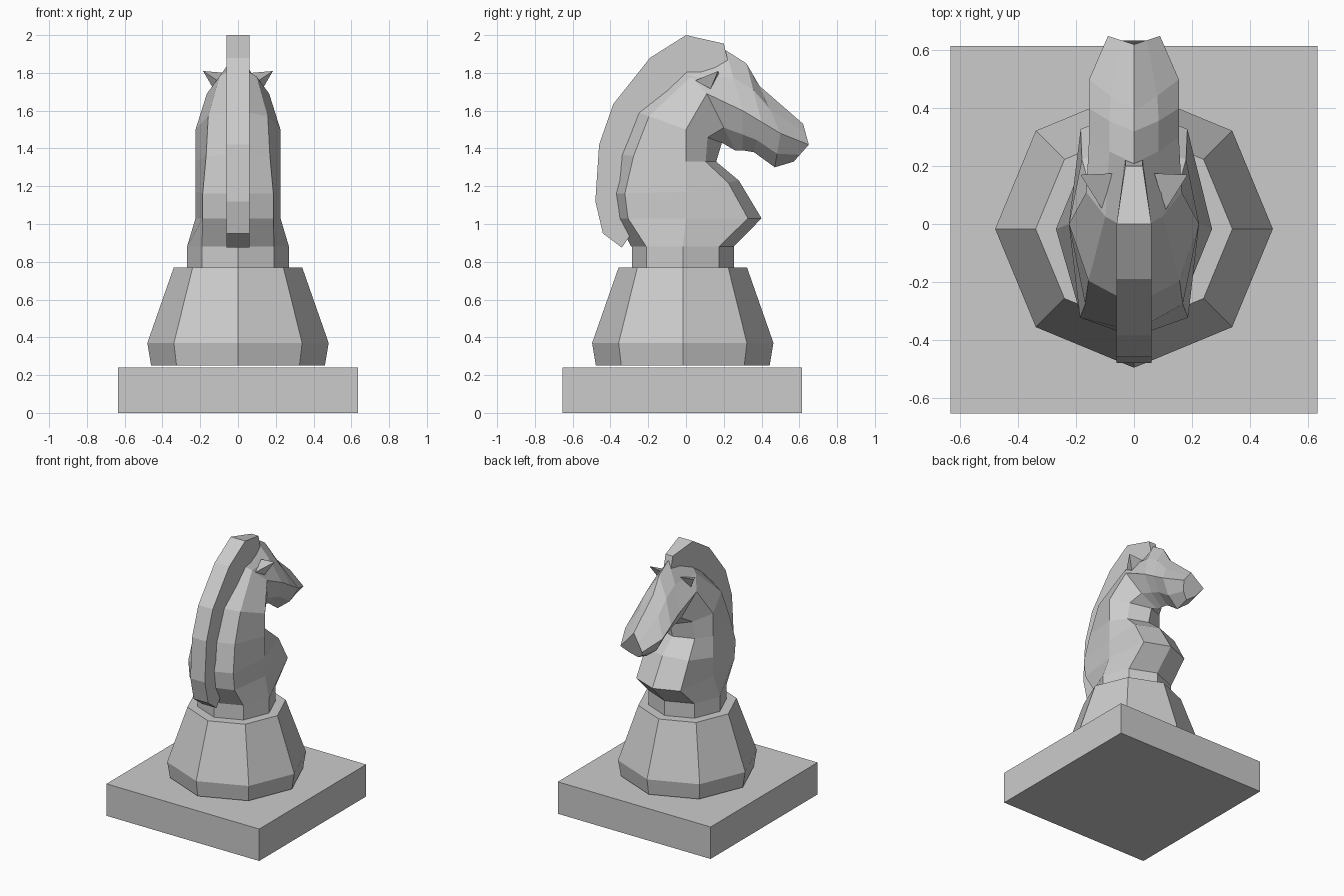
import bpy, bmesh, math
from mathutils import Vector

if "Cube" in bpy.data.objects:
    bpy.data.objects.remove(bpy.data.objects["Cube"])


def finish(name, bm):
    bmesh.ops.recalc_face_normals(bm, faces=bm.faces)
    me = bpy.data.meshes.new(name)
    bm.to_mesh(me)
    bm.free()
    ob = bpy.data.objects.new(name, me)
    bpy.context.collection.objects.link(ob)
    return ob


def loft(name, rings):
    bm = bmesh.new()
    loops = [[bm.verts.new(p) for p in r] for r in rings]
    n = len(loops[0])
    for a, b in zip(loops, loops[1:]):
        for i in range(n):
            j = (i + 1) % n
            bm.faces.new((a[i], a[j], b[j], b[i]))
    bm.faces.new(loops[0])
    bm.faces.new(loops[-1])
    return finish(name, bm)


def octagon(r, z, cy=-0.017):
    return [(r * math.cos(i * math.pi / 4), cy + r * math.sin(i * math.pi / 4), z) for i in range(8)]


# Square plinth
loft("plinth", [[(-.635, -.655, z), (.635, -.655, z), (.635, .615, z), (-.635, .615, z)]
                for z in (0, .24)])

# Octagonal base and collar
loft("base", [octagon(.46, .25), octagon(.48, .37), octagon(.34, .77)])
loft("collar", [octagon(.27, .77), octagon(.27, .88)])


# Neck and head: each section has a back/top point, side point and front/chin
# point; the fullness values round out the corners between them
def section(by, bz, fy, fz, sx, sy, sz, kb, kf):
    b, f, s = Vector((0, by, bz)), Vector((0, fy, fz)), Vector((sx, sy, sz))

    def corner(end, k):
        p = s.lerp(end, k)
        p.x = k * sx
        return p
    half = [b, corner(b, kb), s, corner(f, kf), f]
    return half + [Vector((-p.x, p.y, p.z)) for p in half[3:0:-1]]


sections = [
    (-.29, .88, .253, .88, .27, -.017, .88, .707, .707),
    (-.37, 1.03, .40, 1.03, .225, 0, 1.03, .83, .82),
    (-.39, 1.16, .28, 1.23, .225, 0, 1.17, .83, .8),
    (-.37, 1.37, .16, 1.33, .225, 0, 1.33, .75, .65),
    (-.28, 1.60, .19, 1.43, .225, 0, 1.50, .7, .6),
    (-.03, 1.84, .26, 1.39, .165, .11, 1.69, .6, .6),
    (.21, 1.92, .30, 1.39, .155, .30, 1.60, .55, .6),
    (.32, 1.85, .36, 1.38, .155, .40, 1.54, .55, .6),
    (.39, 1.73, .47, 1.30, .155, .50, 1.48, .52, .6),
    (.62, 1.53, .57, 1.33, .09, .65, 1.42, .5, .6),
]
loft("neck_and_head", [section(*s) for s in sections])

# Mane: a slab following the crest, narrowing at the forelock
outline = [(.2, 1.955), (0, 2.0), (-.19, 1.88), (-.385, 1.635), (-.46, 1.42), (-.48, 1.12),
           (-.44, .95), (-.34, .875), (-.295, .94), (-.32, 1.05), (-.31, 1.35),
           (-.2, 1.57), (0, 1.78), (.225, 1.85)]
loft("mane", [[(side * (.03 if y > .1 else .06), y, z) for y, z in outline] for side in (-1, 1)])

# Ears
for side, label in ((-1, "left"), (1, "right")):
    bm = bmesh.new()
    v = [bm.verts.new((side * x, y, z)) for x, y, z in
         ((.185, .17, 1.81), (.07, .175, 1.8), (.11, .05, 1.76), (.13, .13, 1.715))]
    for i in range(4):
        bm.faces.new([v[j] for j in range(4) if j != i])
    finish("ear_" + label, bm)
